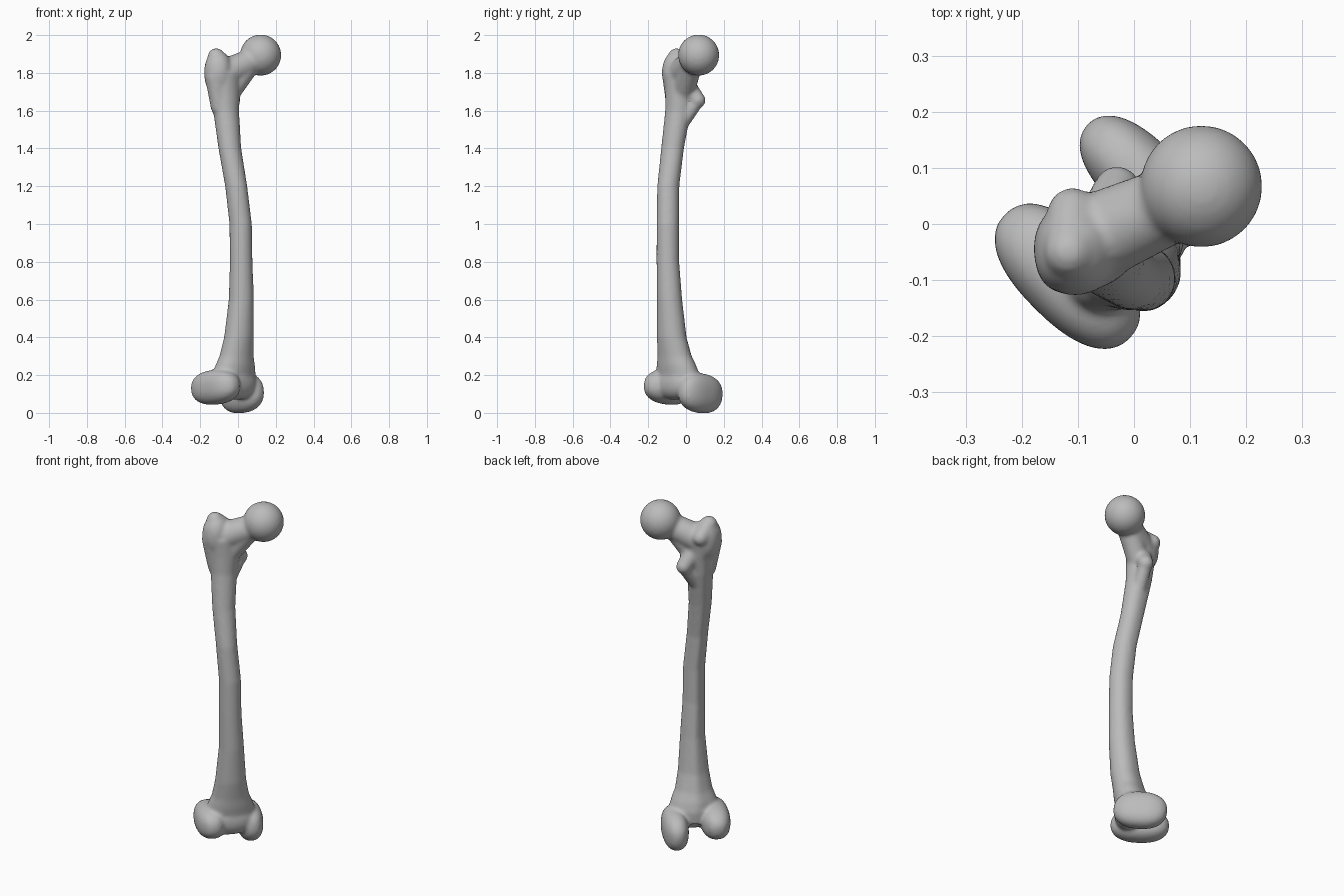
import bpy, bmesh, math
from mathutils import Vector, Matrix

if "Cube" in bpy.data.objects:
    bpy.data.objects.remove(bpy.data.objects["Cube"])

mat = bpy.data.materials.new("bone_grey")
mat.use_nodes = True
GREY = (0.5, 0.5, 0.5, 1)
mat.diffuse_color = GREY
mat.node_tree.nodes["Principled BSDF"].inputs["Base Color"].default_value = GREY

# The bone is twisted: u runs to the inner side, v to the back
TWIST = Matrix.Rotation(math.radians(45), 4, 'Z')
bm = bmesh.new()


def loft(sections, ridge=0.0, sides=32):
    """Skin of rings (z, u, v, ru, rv) with a raised line along the back."""
    rings = []
    for z, u, v, ru, rv in sections:
        ring = []
        for i in range(sides):
            a = math.tau * i / sides
            k = 1 + ridge * math.exp(-((a - math.pi / 2) / 0.35) ** 2)
            ring.append(bm.verts.new(TWIST @ Vector((u + ru * k * math.cos(a), v + rv * k * math.sin(a), z))))
        rings.append(ring)
    for low, high in zip(rings, rings[1:]):
        for i in range(sides):
            j = (i + 1) % sides
            bm.faces.new((low[i], low[j], high[j], high[i]))
    bm.faces.new(rings[0][::-1])
    bm.faces.new(rings[-1])


def blob(centre, radii, power=1.0, frame=Matrix(), tilt=0.0):
    """Ellipsoid; a power under 1 makes it boxier."""
    new = bmesh.ops.create_uvsphere(bm, u_segments=40, v_segments=24, radius=1)["verts"]
    for vert in new:
        p = Vector([math.copysign(abs(c) ** power, c) * r for c, r in zip(vert.co, radii)])
        p = Matrix.Rotation(tilt, 4, 'X') @ p
        vert.co = frame @ (p + Vector(centre))


def limb(start, end, r1, r2):
    """Rounded, tapering bar between two points."""
    a, b = Vector(start), Vector(end)
    d = b - a
    place = Matrix.Translation((a + b) / 2) @ d.to_track_quat('Z', 'Y').to_matrix().to_4x4()
    bmesh.ops.create_cone(bm, cap_ends=True, segments=32, radius1=r1, radius2=r2, depth=d.length, matrix=place)
    blob(a, (r1,) * 3)
    blob(b, (r2,) * 3)


# Bowed shaft, flaring at the lower end
loft([
    (0.13, -0.045, 0.00, 0.11, 0.075),
    (0.20, -0.045, -0.015, 0.135, 0.09),
    (0.25, -0.046, -0.025, 0.12, 0.088),
    (0.30, -0.048, -0.037, 0.10, 0.08),
    (0.40, -0.050, -0.057, 0.083, 0.074),
    (0.60, -0.049, -0.074, 0.067, 0.066),
    (0.80, -0.056, -0.080, 0.060, 0.060),
    (1.00, -0.058, -0.078, 0.059, 0.060),
    (1.20, -0.073, -0.060, 0.057, 0.060),
    (1.40, -0.081, -0.020, 0.062, 0.059),
    (1.60, -0.074, 0.015, 0.071, 0.066),
    (1.70, -0.070, 0.022, 0.082, 0.072),
    (1.80, -0.075, 0.030, 0.090, 0.080),
], ridge=0.14)

# Ball head and neck
blob((0.12, 0.067, 1.894), (0.109,) * 3)
limb((-0.06, -0.02, 1.80), (0.10, 0.05, 1.875), 0.078, 0.066)
limb((-0.06, -0.02, 1.68), (0.04, 0.02, 1.82), 0.06, 0.06)

# Large outer knob with its backward-curling tip
blob((-0.105, -0.045, 1.80), (0.074, 0.082, 0.115), 0.9)
limb((-0.115, -0.05, 1.885), (-0.11, 0.02, 1.83), 0.046, 0.045)
limb((-0.12, -0.07, 1.78), (-0.10, -0.06, 1.62), 0.055, 0.045)

# Small rear knob
limb((-0.03, 0.062, 1.655), (-0.05, 0.01, 1.72), 0.042, 0.05)
limb((-0.03, 0.06, 1.65), (-0.05, -0.02, 1.54), 0.036, 0.04)

# Paired joint knuckles, the inner one lower
blob((0.068, 0.04, 0.104), (0.070, 0.145, 0.105), 0.85, TWIST, -0.12)
blob((-0.150, 0.018, 0.136), (0.082, 0.158, 0.092), 0.85, TWIST, -0.08)

# Front saddle joining the knuckles
blob((-0.05, -0.035, 0.155), (0.13, 0.075, 0.085), 0.9, TWIST)

bmesh.ops.recalc_face_normals(bm, faces=bm.faces[:])
mesh = bpy.data.meshes.new("thigh_bone")
bm.to_mesh(mesh)
bm.free()
mesh.materials.append(mat)
bone = bpy.data.objects.new("thigh_bone", mesh)
bpy.context.collection.objects.link(bone)

# Fuse the parts into one smooth skin
fuse = bone.modifiers.new("fuse", 'REMESH')
fuse.mode = 'VOXEL'
fuse.voxel_size = 0.009
fuse.use_smooth_shade = True
soften = bone.modifiers.new("soften", 'SMOOTH')
soften.factor = 0.5
soften.iterations = 10
